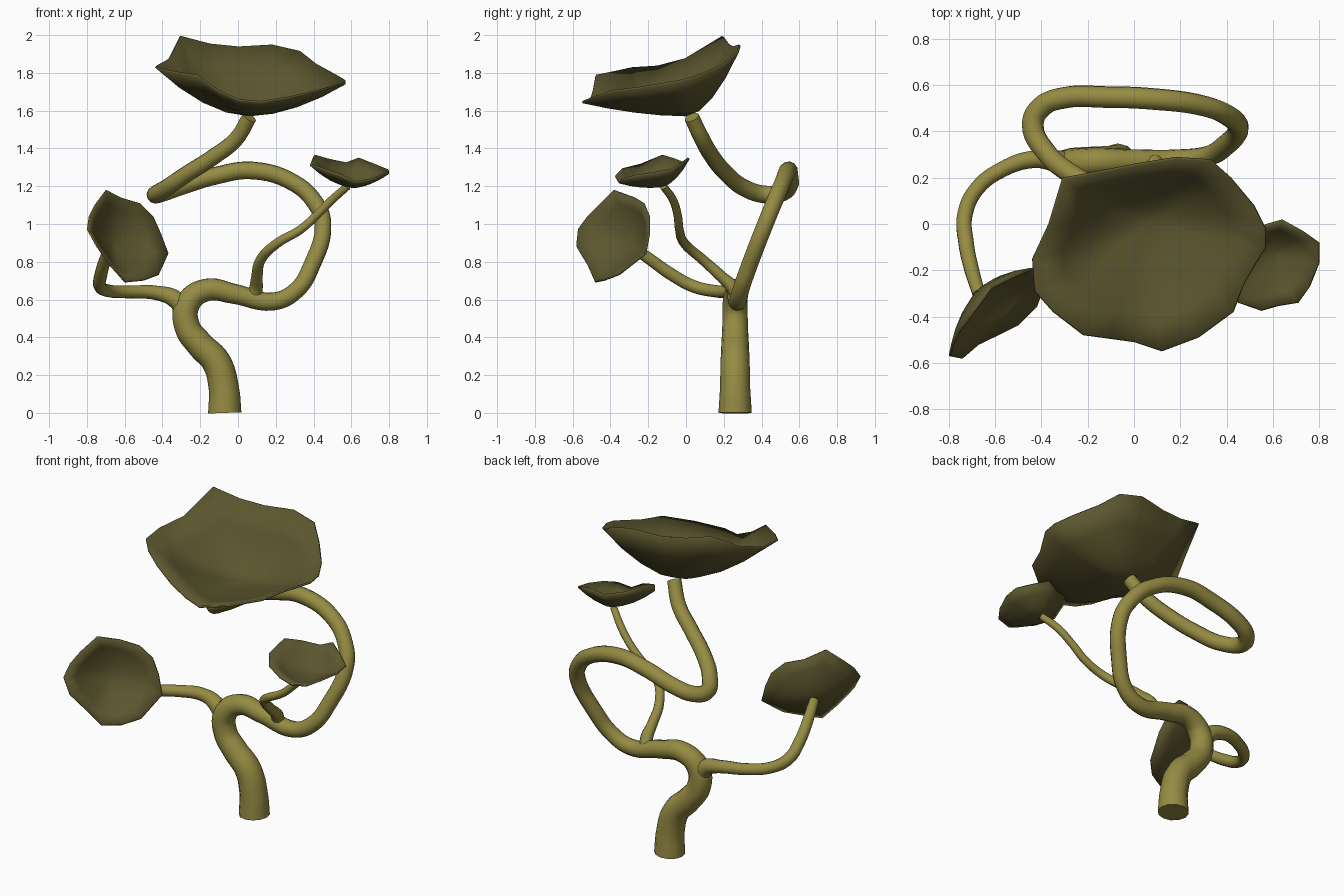
import bpy, bmesh
from mathutils import Vector


def material(name, rgb):
    m = bpy.data.materials.new(name)
    m.diffuse_color = (*rgb, 1)
    return m


BARK = material("bark", (0.30, 0.26, 0.055))
LEAF = material("leaf", (0.105, 0.092, 0.027))


def finish(ob, angle):
    bpy.ops.object.select_all(action='DESELECT')
    ob.select_set(True)
    bpy.context.view_layer.objects.active = ob
    if ob.type == 'CURVE':
        bpy.ops.object.convert(target='MESH')
    bpy.ops.object.shade_smooth_by_angle(angle=angle)


def limb(name, pts):
    """Tapered tube through (x, y, z, radius) points."""
    cu = bpy.data.curves.new(name, 'CURVE')
    cu.dimensions = '3D'
    cu.bevel_depth = 1
    cu.bevel_resolution = 4
    cu.resolution_u = 6
    cu.use_fill_caps = True
    sp = cu.splines.new('BEZIER')
    sp.bezier_points.add(len(pts) - 1)
    for p, (x, y, z, r) in zip(sp.bezier_points, pts):
        p.co = (x, y, z)
        p.radius = r
        p.handle_left_type = p.handle_right_type = 'AUTO'
    cu.materials.append(BARK)
    ob = bpy.data.objects.new(name, cu)
    bpy.context.collection.objects.link(ob)
    finish(ob, 0.9)


def leaf(name, centre, axis, rim, power=1.8, thick=0.012):
    """Thin bowl: rings from the bottom centre out to an irregular rim."""
    c, n = Vector(centre), Vector(axis).normalized()
    bm = bmesh.new()
    mid = bm.verts.new(c)
    rings = []
    for f in (0.25, 0.5, 0.75, 1.0):
        ring = []
        for p in rim:
            d = Vector(p) - c
            h = d.dot(n)
            ring.append(bm.verts.new(c + (d - n * h) * f + n * h * f ** power))
        rings.append(ring)
    k = len(rim)
    for i in range(k):
        j = (i + 1) % k
        bm.faces.new((mid, rings[0][i], rings[0][j]))
        for a, b in zip(rings, rings[1:]):
            bm.faces.new((a[i], b[i], b[j], a[j]))
    bmesh.ops.recalc_face_normals(bm, faces=bm.faces)
    if sum((f.normal.dot(n) for f in bm.faces)) < 0:
        bmesh.ops.reverse_faces(bm, faces=bm.faces)
    me = bpy.data.meshes.new(name)
    bm.to_mesh(me)
    bm.free()
    me.materials.append(LEAF)
    ob = bpy.data.objects.new(name, me)
    bpy.context.collection.objects.link(ob)
    mod = ob.modifiers.new("thickness", 'SOLIDIFY')
    mod.thickness = thick
    mod.offset = 1
    finish(ob, 0.9)


# Trunk that carries on into the long looping branch
limb("trunk_and_loop_branch", [
    (-.07, .26, 0, .088), (-.075, .26, .13, .08), (-.115, .26, .27, .077),
    (-.20, .26, .36, .073), (-.27, .26, .46, .068), (-.265, .26, .58, .066),
    (-.17, .27, .65, .06), (-.02, .27, .63, .053), (.19, .275, .59, .047),
    (.31, .29, .65, .045), (.39, .335, .78, .045), (.45, .42, 1.0, .045),
    (.41, .465, 1.11, .045), (.30, .51, 1.215, .045), (.08, .54, 1.283, .047),
    (-.12, .548, 1.255, .047), (-.30, .545, 1.20, .047),
    (-.40, .505, 1.165, .047), (-.437, .43, 1.155, .047),
    (-.38, .31, 1.19, .045), (-.27, .215, 1.265, .044),
    (-.13, .14, 1.355, .043), (-.01, .085, 1.45, .042), (.06, .03, 1.565, .04)])

# Left side branch
limb("left_branch", [
    (-.28, .26, .53, .05), (-.33, .27, .60, .048), (-.43, .28, .635, .038),
    (-.57, .235, .64, .034), (-.68, .15, .645, .033), (-.73, .04, .67, .034),
    (-.725, -.08, .735, .034), (-.70, -.20, .82, .032), (-.67, -.30, .89, .028)])

# Right side branch
limb("right_branch", [
    (.08, .275, .60, .04), (.095, .25, .66, .036), (.10, .19, .72, .03),
    (.12, .09, .81, .027), (.21, -.01, .90, .025), (.33, -.035, .97, .023),
    (.42, -.045, 1.05, .022), (.50, -.07, 1.13, .022), (.58, -.12, 1.20, .02)])

# Large top leaf
leaf("top_leaf", (.06, 0, 1.57), (0, 0, 1), [
    (-.31, .20, 1.99), (-.15, .23, 1.95), (0, .26, 1.935), (.18, .29, 1.945),
    (.33, .28, 1.91), (.42, .20, 1.84), (.52, .08, 1.785), (.57, -.02, 1.755),
    (.57, -.10, 1.74), (.48, -.25, 1.715), (.43, -.38, 1.70),
    (.28, -.49, 1.665), (.12, -.55, 1.64), (0, -.51, 1.65),
    (-.11, -.495, 1.70), (-.22, -.48, 1.78), (-.35, -.38, 1.80),
    (-.43, -.29, 1.82), (-.44, -.15, 1.83), (-.37, 0, 1.87)])

# Left leaf, facing forward and inward
leaf("left_leaf", (-.67, -.29, .91), (.7, -.68, .25), [
    (-.70, -.38, 1.18), (-.62, -.27, 1.14), (-.52, -.22, 1.11),
    (-.45, -.19, 1.04), (-.41, -.19, .95), (-.37, -.21, .84),
    (-.42, -.35, .73), (-.50, -.43, .70), (-.60, -.48, .69),
    (-.68, -.52, .78), (-.75, -.58, .88), (-.80, -.57, .97),
    (-.79, -.52, 1.04), (-.76, -.46, 1.10)])

# Small right leaf
leaf("right_leaf", (.60, -.13, 1.195), (.1, -.15, 1), [
    (.57, 0, 1.32), (.64, .02, 1.345), (.73, -.03, 1.31), (.80, -.08, 1.28),
    (.80, -.17, 1.265), (.76, -.27, 1.25), (.71, -.34, 1.23),
    (.62, -.355, 1.215), (.55, -.375, 1.25), (.45, -.34, 1.285),
    (.38, -.24, 1.31), (.40, -.12, 1.36), (.47, -.05, 1.34)])
